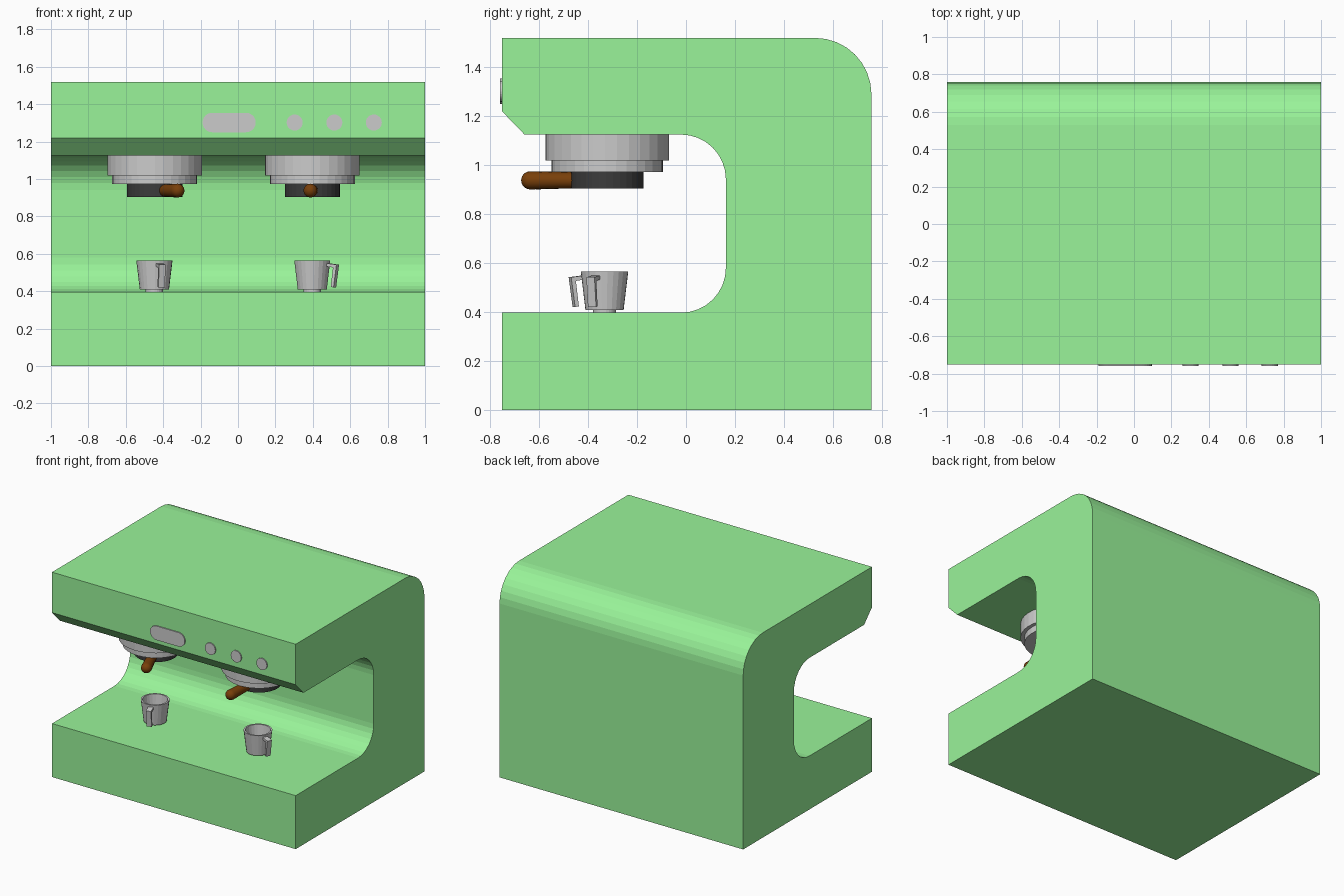
import bpy, bmesh
from math import sin, cos, pi, radians
from mathutils import Matrix

if "Cube" in bpy.data.objects:
    bpy.data.objects.remove(bpy.data.objects["Cube"])


def material(name, color):
    m = bpy.data.materials.new(name)
    m.diffuse_color = (*color, 1)
    m.use_nodes = True
    m.node_tree.nodes["Principled BSDF"].inputs["Base Color"].default_value = m.diffuse_color
    return m


GREEN = material("green_enamel", (0.32, 0.9, 0.32))
BROWN = material("brown_wood", (0.19, 0.05, 0.003))
DARK = material("dark_metal", (0.045, 0.045, 0.045))


def finish(bm, name, mat=None, matrix=Matrix()):
    bmesh.ops.remove_doubles(bm, verts=bm.verts, dist=1e-5)
    bmesh.ops.recalc_face_normals(bm, faces=bm.faces)
    me = bpy.data.meshes.new(name)
    bm.to_mesh(me)
    bm.free()
    ob = bpy.data.objects.new(name, me)
    ob.matrix_world = matrix
    bpy.context.collection.objects.link(ob)
    if mat:
        me.materials.append(mat)
    return ob


def prism(name, pts, depth, mat=None, matrix=Matrix()):
    # pts are 3D outline points, depth is the extrusion vector
    bm = bmesh.new()
    face = bm.faces.new([bm.verts.new(p) for p in pts])
    new = bmesh.ops.extrude_face_region(bm, geom=[face], use_keep_orig=True)["geom"]
    bmesh.ops.translate(bm, vec=depth, verts=[v for v in new if isinstance(v, bmesh.types.BMVert)])
    return finish(bm, name, mat, matrix)


def lathe(name, profile, matrix, mat=None, sides=32):
    # profile is (radius, z), starting and ending on the axis
    bm = bmesh.new()
    vs = [bm.verts.new((r, 0, z)) for r, z in profile]
    es = [bm.edges.new(p) for p in zip(vs, vs[1:])]
    bmesh.ops.spin(bm, geom=vs + es, cent=(0, 0, 0), axis=(0, 0, 1),
                   angle=2 * pi, steps=sides, use_merge=True)
    return finish(bm, name, mat, matrix)


def arc(cx, cy, r, a0, a1, n=8):
    return [(cx + r * cos(radians(a0 + (a1 - a0) * i / n)),
             cy + r * sin(radians(a0 + (a1 - a0) * i / n))) for i in range(n + 1)]


# C-shaped body: side outline in (y, z)
F, B = -0.752, 0.758
outline = [(F, 0), (B, 0)]
outline += arc(B - 0.23, 1.29, 0.23, 0, 90)
outline += [(F, 1.52), (F, 1.22), (-0.66, 1.125)]
outline += arc(-0.02, 0.942, 0.183, 90, 0)
outline += arc(-0.02, 0.58, 0.183, 0, -90)
outline += [(F, 0.397)]
prism("machine_body", [(-1, y, z) for y, z in outline], (2, 0, 0), GREEN)

# Control panel: display pill and three buttons
pill = arc(0.043, 1.302, 0.052, -90, 90, 12) + arc(-0.138, 1.302, 0.052, 90, 270, 12)
prism("display_panel", [(x, -0.76, z) for x, z in pill], (0, 0.02, 0))
for i, x in enumerate((0.303, 0.515, 0.726)):
    ring = arc(x, 1.302, 0.043, 0, 360, 24)[:-1]
    prism(f"button_{i + 1}", [(px, -0.76, z) for px, z in ring], (0, 0.02, 0))

# Wooden handle outline: rounded rod, slightly thicker at the tip
grip = [(0, 0.12), (0.033, 0.12), (0.034, 0.2)] + arc(0, 0.315, 0.037, 0, 90, 6)[:-1] + [(0, 0.352)]
cup = [(0, 0.397), (0.047, 0.397), (0.047, 0.408), (0.078, 0.408), (0.097, 0.565),
       (0.085, 0.565), (0.068, 0.425), (0, 0.425)]
cup_handle = [(0.085, 0.55), (0.148, 0.542), (0.131, 0.42), (0.115, 0.423), (0.128, 0.527), (0.085, 0.533)]

# Two brewing stations: group head, filter holder, handle and cup
for side, x, turn, cup_turn in (("left", -0.446, 23, -73), ("right", 0.398, -2, -23)):
    at = Matrix.Translation((x, -0.322, 0))
    spin = at @ Matrix.Rotation(radians(turn), 4, 'Z')
    lathe(f"group_head_{side}", [(0, 1.13), (0.253, 1.13), (0.253, 1.02), (0.227, 1.02),
                                 (0.227, 0.973), (0, 0.973)], spin)
    lathe(f"filter_holder_{side}", [(0, 0.98), (0.148, 0.98), (0.148, 0.905), (0, 0.905)], spin, DARK)
    h = lathe(f"holder_handle_{side}", grip,
              spin @ Matrix.Translation((0, 0, 0.938)) @ Matrix.Rotation(pi / 2, 4, 'X'), BROWN, 16)
    h.data.shade_smooth()
    h.data.set_sharp_from_angle(angle=radians(40))
    place = Matrix.Translation((x - 0.001, -0.333, 0)) @ Matrix.Rotation(radians(cup_turn), 4, 'Z')
    lathe(f"cup_{side}", cup, place, None, 24)
    prism(f"cup_handle_{side}", [(r, -0.018, z) for r, z in cup_handle], (0, 0.036, 0), None, place)
